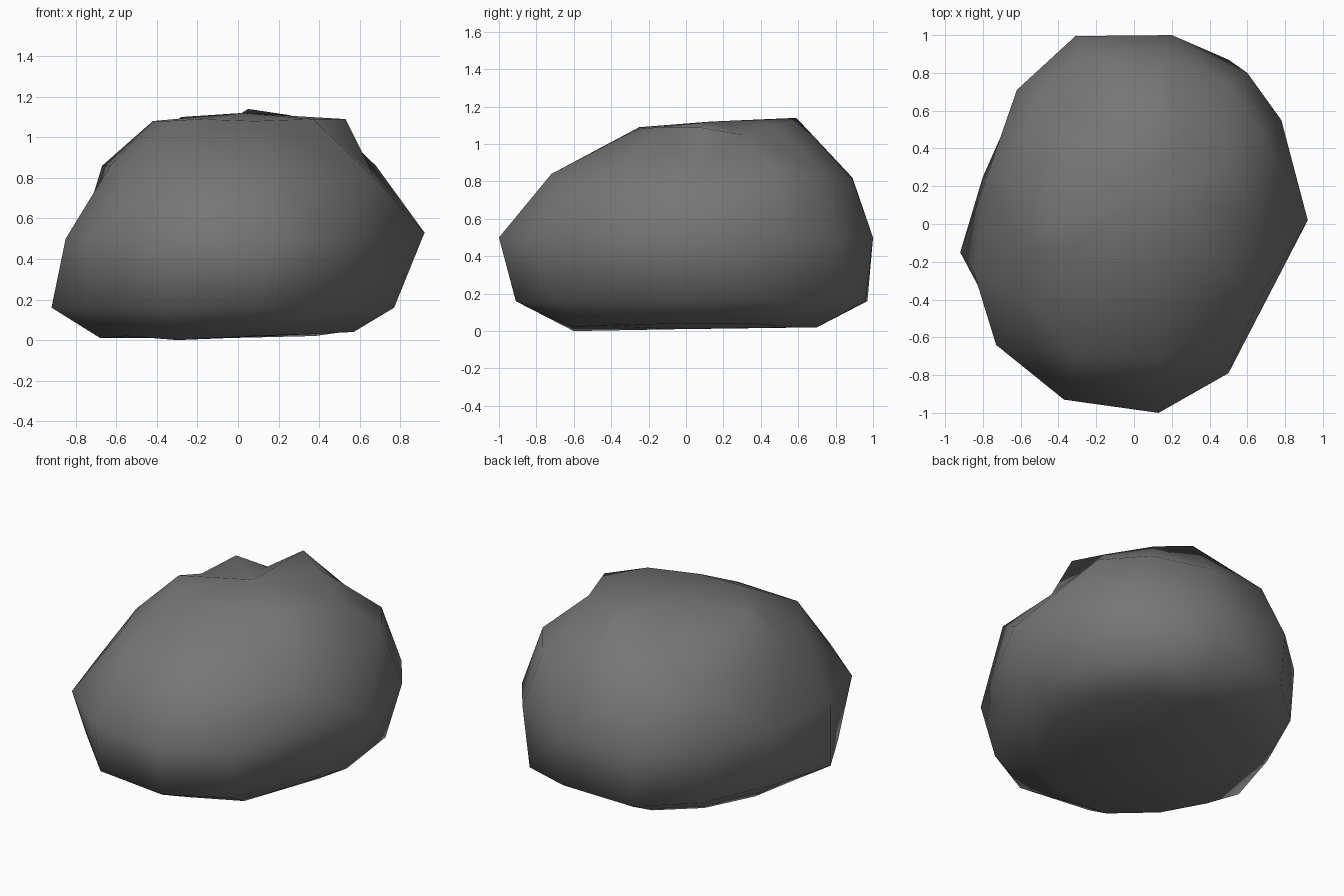
import bpy, bmesh

stone = bpy.data.materials.new("dark grey stone")
stone.diffuse_color = (0.18, 0.18, 0.18, 1)

# Horizontal cross-sections of the boulder: height, then 12 outline points,
# counter-clockwise from the right side
sections = [
    (0.02, [(.57, 0), (.52, .36), (.38, .58), (.12, .70), (-.25, .70), (-.48, .50),
            (-.63, .20), (-.68, -.15), (-.55, -.42), (-.30, -.60), (.08, -.60), (.38, -.48)]),
    (0.16, [(.77, 0), (.71, .48), (.50, .87), (.20, .96), (-.30, .97), (-.60, .70),
            (-.80, .25), (-.92, -.15), (-.75, -.47), (-.38, -.85), (.10, -.91), (.45, -.72)]),
    (0.50, [(.92, .02), (.78, .55), (.60, .80), (.20, 1.0), (-.31, .995), (-.62, .71),
            (-.78, .25), (-.85, -.25), (-.73, -.64), (-.37, -.93), (.13, -1.0), (.50, -.79)]),
    (0.84, [(.66, .04), (.68, .48), (.50, .74), (.17, .89), (-.22, .89), (-.50, .65),
            (-.67, .22), (-.63, -.13), (-.54, -.42), (-.30, -.70), (.13, -.72), (.66, -.40)]),
    (1.08, [(.53, .07), (.48, .30), (.25, .48), (.05, .59), (-.14, .50), (-.28, .38),
            (-.40, .20), (-.42, 0), (-.35, -.15), (-.20, -.25), (.08, -.26), (.37, -.14)]),
]
# Small height changes that make the rock uneven: (section, point) -> offset
bumps = {(0, 0): .02, (0, 1): .02, (0, 11): .01, (0, 7): -.01, (0, 9): -.02,
         (2, 0): .03, (3, 0): -.01, (3, 1): .02, (3, 3): -.03, (3, 4): -.02,
         (3, 6): .02, (3, 7): .02, (3, 11): -.03,
         (4, 0): .01, (4, 1): -.03, (4, 2): .03, (4, 3): .06, (4, 4): -.06,
         (4, 5): .02, (4, 6): -.06, (4, 9): .01, (4, 11): .01}

bm = bmesh.new()
rings = [[bm.verts.new((x, y, z + bumps.get((s, i), 0))) for i, (x, y) in enumerate(pts)]
         for s, (z, pts) in enumerate(sections)]
n = len(rings[0])

# Sides
for low, high in zip(rings, rings[1:]):
    for i in range(n):
        j = (i + 1) % n
        bm.faces.new((low[i], low[j], high[j], high[i]))

# Underside and crown
under = bm.verts.new((-.05, -.05, .01))
crown = bm.verts.new((.02, .13, 1.12))
for i in range(n):
    j = (i + 1) % n
    bm.faces.new((under, rings[0][j], rings[0][i]))
    bm.faces.new((crown, rings[-1][i], rings[-1][j]))

bmesh.ops.triangulate(bm, faces=bm.faces[:])
bmesh.ops.recalc_face_normals(bm, faces=bm.faces[:])
for f in bm.faces:
    f.smooth = True

mesh = bpy.data.meshes.new("boulder")
bm.to_mesh(mesh)
bm.free()
mesh.materials.append(stone)
bpy.context.collection.objects.link(bpy.data.objects.new("boulder", mesh))
